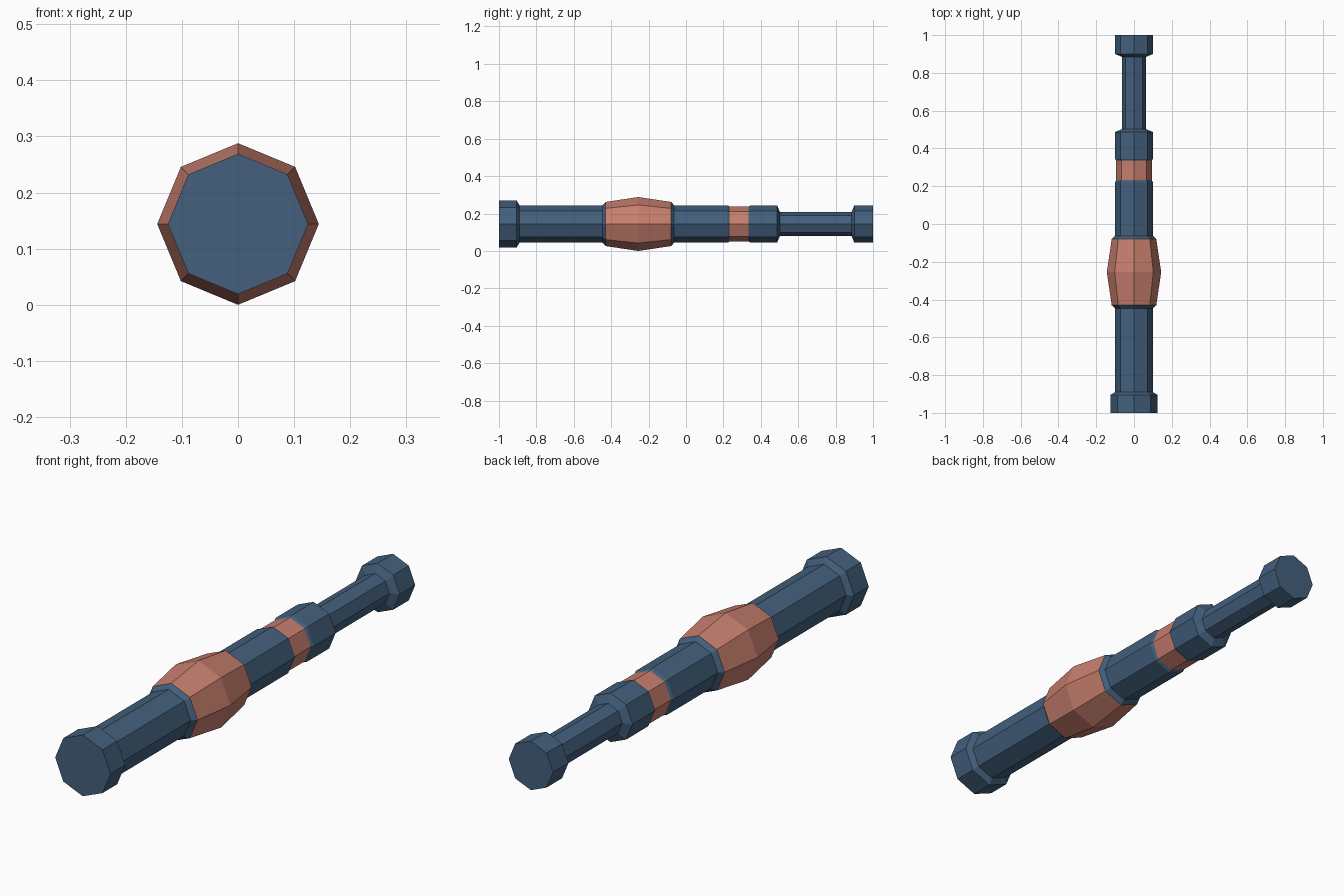
import bpy, bmesh
from math import cos, sin, tau

SIDES = 8
AXIS_Z = 0.144

cube = bpy.data.objects.get("Cube")
if cube:
    bpy.data.objects.remove(cube, do_unlink=True)


def make_material(name, rgb):
    mat = bpy.data.materials.new(name)
    mat.use_nodes = True
    mat.diffuse_color = (*rgb, 1)
    mat.node_tree.nodes["Principled BSDF"].inputs["Base Color"].default_value = (*rgb, 1)
    return mat


def lathe(name, profile, mat, cap_front=False, cap_back=False):
    """Octagonal tube along y from (y, radius) pairs, optionally capped."""
    bm = bmesh.new()
    rings = [[bm.verts.new((r * cos(tau * i / SIDES), y, r * sin(tau * i / SIDES)))
              for i in range(SIDES)] for y, r in profile]
    for a, b in zip(rings, rings[1:]):
        for i in range(SIDES):
            j = (i + 1) % SIDES
            bm.faces.new((a[j], a[i], b[i], b[j]))
    if cap_front:
        bm.faces.new(rings[0])
    if cap_back:
        bm.faces.new(rings[-1][::-1])
    mesh = bpy.data.meshes.new(name)
    bm.to_mesh(mesh)
    bm.free()
    mesh.materials.append(mat)
    obj = bpy.data.objects.new(name, mesh)
    obj.location.z = AXIS_Z
    bpy.context.collection.objects.link(obj)


blue = make_material("slate blue", (0.056, 0.117, 0.205))
copper = make_material("copper", (0.57, 0.21, 0.155))

# Pommel and rear handle
lathe("pommel", [(-1, 0.125), (-0.905, 0.125), (-0.89, 0.1)], blue, cap_front=True)
lathe("lower_handle", [(-0.89, 0.1), (-0.447, 0.1), (-0.43, 0.118)], blue)

# Bulging grip
lathe("grip", [(-0.43, 0.118), (-0.255, 0.144), (-0.08, 0.118)], copper)

# Front handle with the recessed band
lathe("upper_handle", [(-0.08, 0.118), (-0.063, 0.1), (0.222, 0.1), (0.232, 0.094)], blue)
lathe("band", [(0.232, 0.094), (0.335, 0.094)], copper)
lathe("collar", [(0.335, 0.094), (0.345, 0.1), (0.487, 0.1), (0.502, 0.064)], blue)

# Thin shaft and end knob
lathe("shaft", [(0.502, 0.064), (0.885, 0.064)], blue)
lathe("end_knob", [(0.885, 0.064), (0.9, 0.1), (1, 0.1)], blue, cap_back=True)
